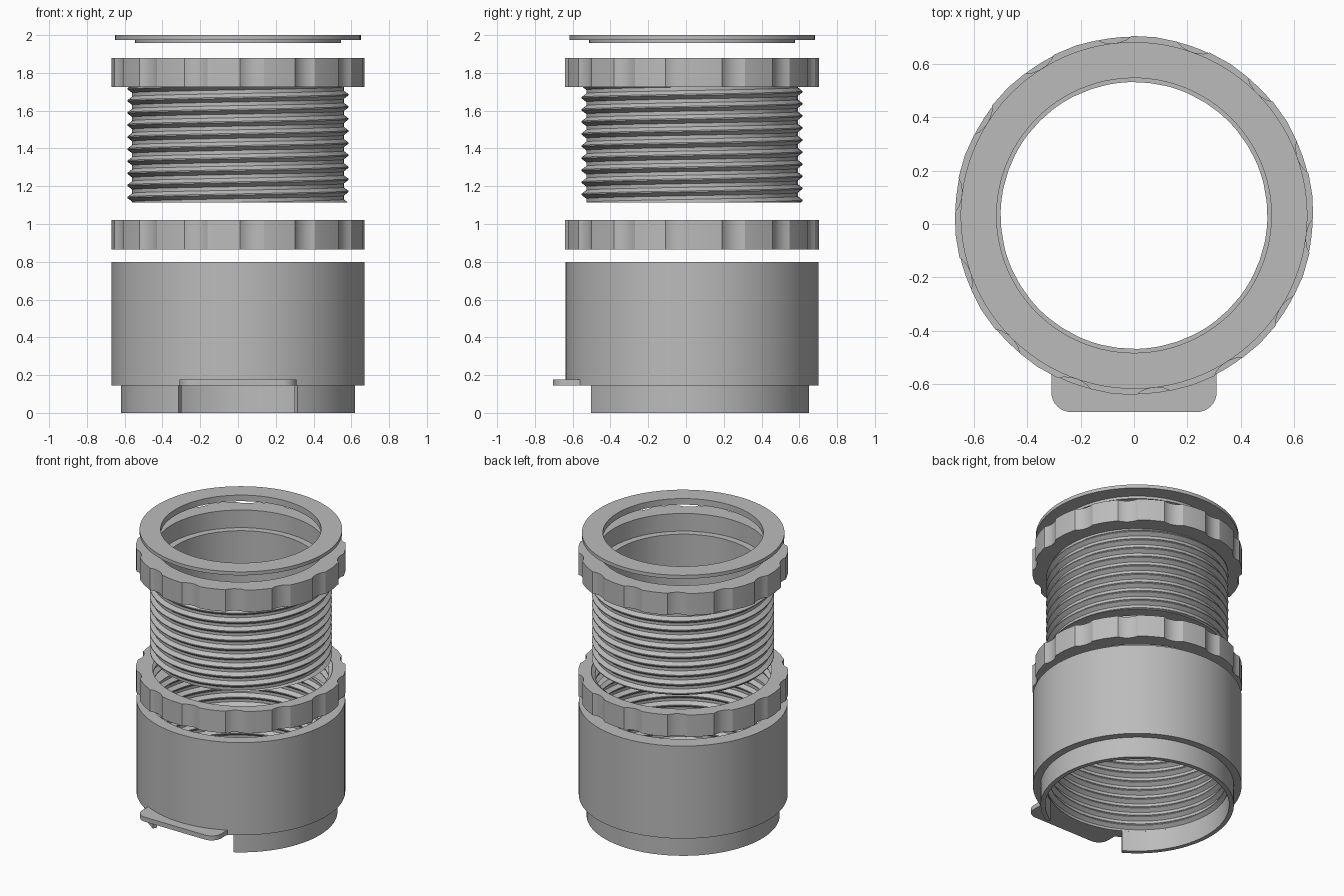
import bpy
import bmesh
from math import radians, sin, cos, tau, floor, ceil

if "Cube" in bpy.data.objects:
    bpy.data.objects.remove(bpy.data.objects["Cube"])

CENTRE_Y = 0.032   # axis of the round parts
PITCH = 0.064      # rise of the screw thread per turn
LOBES = 14         # grips around each collar
START = radians(270.8)

grey = bpy.data.materials.new("plain grey")
grey.use_nodes = True
colour = (0.5, 0.5, 0.5, 1)
grey.diffuse_color = colour
grey.node_tree.nodes["Principled BSDF"].inputs["Base Color"].default_value = colour


def finish(name, bm):
    """Clean the mesh and turn it into a shaded object."""
    bmesh.ops.remove_doubles(bm, verts=bm.verts[:], dist=1e-5)
    bmesh.ops.dissolve_degenerate(bm, edges=bm.edges[:], dist=1e-6)
    bmesh.ops.recalc_face_normals(bm, faces=bm.faces[:])
    mesh = bpy.data.meshes.new(name)
    bm.to_mesh(mesh)
    bm.free()
    mesh.materials.append(grey)
    obj = bpy.data.objects.new(name, mesh)
    bpy.context.collection.objects.link(obj)
    bpy.ops.object.select_all(action="DESELECT")
    obj.select_set(True)
    bpy.context.view_layer.objects.active = obj
    bpy.ops.object.shade_smooth_by_angle(angle=radians(30))
    return obj


def revolve(name, angles, section, capped=False):
    """Sweep a closed (radius, height) section, which may vary with the angle."""
    bm = bmesh.new()
    columns = []
    for a in angles:
        columns.append([bm.verts.new((r * cos(a), CENTRE_Y + r * sin(a), z))
                        for r, z in section(a)])
    for left, right in zip(columns, columns[1:]):
        for j in range(len(left)):
            k = (j + 1) % len(left)
            bm.faces.new((left[j], right[j], right[k], left[k]))
    if capped:
        bm.faces.new(columns[0])
        bm.faces.new(columns[-1])
    return finish(name, bm)


def arc(start, sweep, steps):
    return [start + sweep * i / steps for i in range(steps + 1)]


def thread(a, low, high, root, crest):
    """Section of a helical thread at one angle, from low to high."""
    turn = (a - START) / tau
    points = []
    for k in range(-1, ceil((high - low) / PITCH) + 1):
        for f in (0, 0.3, 0.6, 0.7):
            z = min(max(low + (k + f + turn) * PITCH, low), high)
            t = (z - low) / PITCH - turn
            t -= floor(t + 1e-9)
            lift = min(max((t - 0.3) / 0.3, 0), 1) if t < 0.7 else (1 - t) / 0.3
            points.append((root + (crest - root) * lift, z))
    return points


# Scalloped grip: one lobe as (angle offset in degrees, radius)
LOBE = [(0, 0.673), (1.5, 0.66), (4, 0.651), (6.5, 0.65),
        (9, 0.657), (11, 0.671), (18, 0.673)]
STEP = tau / LOBES
grip_radius = {}
grip_angles = []
for n in range(LOBES):
    for offset, radius in LOBE:
        angle = START + n * STEP + radians(offset)
        grip_angles.append(angle)
        grip_radius[angle] = radius
grip_angles.append(START + tau)
grip_radius[START + tau] = LOBE[0][1]

full_circle = arc(START, tau, 96)

# Cap ring with a locating lip underneath
revolve("cap_ring", full_circle, lambda a: [
    (0.515, 1.957), (0.545, 1.957), (0.545, 1.975),
    (0.65, 1.975), (0.65, 2.0), (0.515, 2.0)])

# Threaded sleeve with a gripped collar and a recess for the cap
revolve("threaded_sleeve", grip_angles, lambda a:
        thread(a, 1.115, 1.725, 0.56, 0.585) + [
            (grip_radius[a], 1.725), (grip_radius[a], 1.88),
            (0.547, 1.88), (0.547, 1.755), (0.5, 1.755), (0.5, 1.115)])

# Lock nut with an internal thread
revolve("lock_nut", grip_angles, lambda a:
        [(grip_radius[a], 0.865), (grip_radius[a], 1.02)]
        + thread(a, 0.865, 1.02, 0.59, 0.565)[::-1])

# Main body with an internal thread
revolve("body", full_circle, lambda a:
        [(0.67, 0.145), (0.67, 0.8)]
        + thread(a, 0.145, 0.8, 0.59, 0.565)[::-1])

# Bottom spigot, open at the front
half_gap = radians(30.5)
revolve("spigot", arc(half_gap - tau / 4, tau - 2 * half_gap, 80), lambda a: [
    (0.62, 0.0), (0.62, 0.147), (0.59, 0.147), (0.59, 0.0)], capped=True)

# Front tab with rounded corners, its back edge hidden in the body wall
CORNER, HALF_WIDTH, FRONT = 0.075, 0.31, -0.705
outline = []
for side, begin in ((-1, tau / 2), (1, tau * 0.75)):
    for a in arc(begin, tau / 4, 8):
        outline.append((side * (HALF_WIDTH - CORNER) + CORNER * cos(a),
                        FRONT + CORNER + CORNER * sin(a)))
for a in arc(-tau / 4 + radians(29.4), -radians(58.8), 16):
    outline.append((0.63 * cos(a), CENTRE_Y + 0.63 * sin(a)))
bm = bmesh.new()
base = bm.faces.new([bm.verts.new((x, y, 0.146)) for x, y in outline])
top = bmesh.ops.extrude_face_region(bm, geom=[base])["geom"]
bmesh.ops.translate(bm, vec=(0, 0, 0.032),
                    verts=[v for v in top if isinstance(v, bmesh.types.BMVert)])
if not base.is_valid or len(bm.faces) < len(outline) + 2:
    bm.faces.new([v for v in bm.verts[:len(outline)]])
finish("front_tab", bm)
